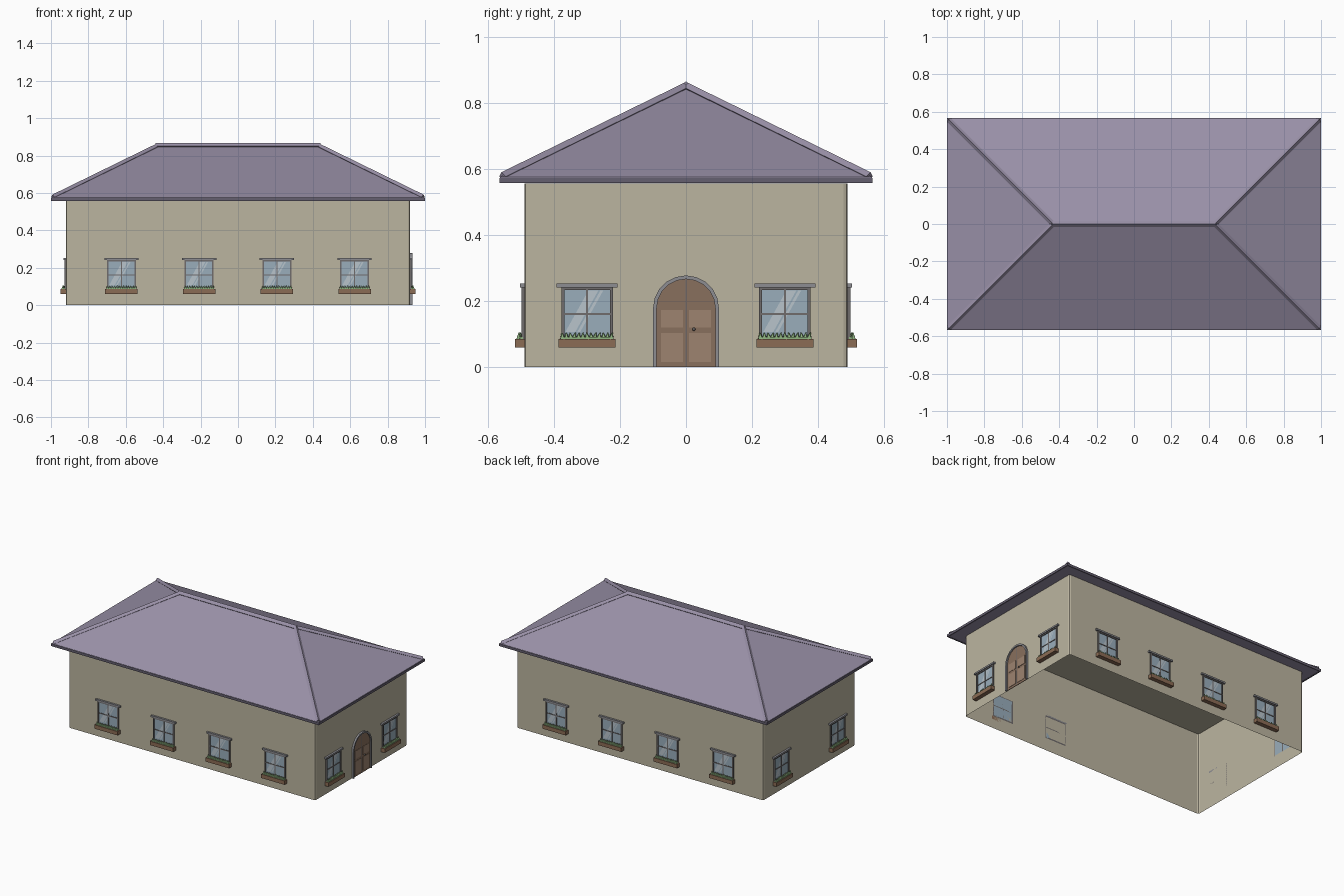
import bpy, bmesh, math, random
from mathutils import Matrix, Vector

if "Cube" in bpy.data.objects:
    bpy.data.objects.remove(bpy.data.objects["Cube"])

random.seed(4)
WX, WY, WH = 0.92, 0.49, 0.557      # wall half sizes, height
RX, RY = 0.997, 0.564               # eave half sizes
EZ0, EZ1, RZ = 0.56, 0.576, 0.85    # eave bottom, eave top, ridge


def mat(name, rgb):
    m = bpy.data.materials.new(name)
    m.diffuse_color = (*rgb, 1)
    m.use_nodes = True
    m.node_tree.nodes["Principled BSDF"].inputs["Base Color"].default_value = m.diffuse_color
    return m


PLASTER = mat("plaster", (0.50, 0.46, 0.35))
SLATE = mat("roof_slate", (0.32, 0.28, 0.39))
CAPS = mat("roof_caps", (0.13, 0.115, 0.16))
STONE = mat("stone_trim", (0.27, 0.27, 0.29))
TRIM = mat("window_trim", (0.16, 0.15, 0.15))
GLASS = mat("glass", (0.32, 0.42, 0.50))
SHINE = mat("glass_shine", (0.48, 0.55, 0.60))
WOOD = mat("wood", (0.26, 0.15, 0.09))
DOOR = mat("door_wood", (0.25, 0.16, 0.11))
PANEL = mat("door_panel_wood", (0.34, 0.23, 0.16))
LEAF = mat("leaves", (0.28, 0.46, 0.22))


def to_mesh(bm, name, material):
    me = bpy.data.meshes.new(name)
    bmesh.ops.recalc_face_normals(bm, faces=bm.faces)
    bm.to_mesh(me)
    bm.free()
    me.materials.append(material)
    return me


def place(me, name, m=Matrix()):
    ob = bpy.data.objects.new(name, me)
    bpy.context.collection.objects.link(ob)
    ob.matrix_world = m
    return ob


def box(bm, x0, x1, y0, y1, z0, z1):
    m = Matrix.Translation(((x0 + x1) / 2, (y0 + y1) / 2, (z0 + z1) / 2))
    return bmesh.ops.create_cube(bm, size=1, matrix=m @ Matrix.Diagonal((x1 - x0, y1 - y0, z1 - z0, 1)))


def boxes(name, material, *dims):
    bm = bmesh.new()
    for d in dims:
        box(bm, *d)
    return to_mesh(bm, name, material)


# walls: open underneath, with rounded vertical corners
bm = bmesh.new()
box(bm, -WX, WX, -WY, WY, 0, WH)
corners = [e for e in bm.edges if abs(e.verts[0].co.z - e.verts[1].co.z) > 0.1]
bmesh.ops.bevel(bm, geom=corners, offset=0.012, segments=2, profile=0.5, affect='EDGES')
bmesh.ops.recalc_face_normals(bm, faces=bm.faces)
bottom = [f for f in bm.faces if f.normal.z < -0.9]
bmesh.ops.delete(bm, geom=bottom, context='FACES')
me = bpy.data.meshes.new("walls")
bm.to_mesh(me)
bm.free()
me.materials.append(PLASTER)
place(me, "walls")

# hipped roof: eave slab with its top face lifted to a ridge
bm = bmesh.new()
rx = RX - RY
lo = [bm.verts.new((sx * RX, sy * RY, EZ0)) for sx, sy in ((-1, -1), (1, -1), (1, 1), (-1, 1))]
hi = [bm.verts.new((v.co.x, v.co.y, EZ1)) for v in lo]
ra, rb = bm.verts.new((-rx, 0, RZ)), bm.verts.new((rx, 0, RZ))
bm.faces.new(lo)
for i in range(4):
    bm.faces.new((lo[i], lo[(i + 1) % 4], hi[(i + 1) % 4], hi[i]))
for f in ((hi[0], hi[1], rb, ra), (hi[1], hi[2], rb), (hi[2], hi[3], ra, rb), (hi[3], hi[0], ra)):
    bm.faces.new(f)
place(to_mesh(bm, "roof", SLATE), "roof")

# eave trim: dark fascia strips round the edge
t = 0.006
place(boxes("eave_trim", CAPS,
            (-1, 1, -RY - 0.002, -RY + t, EZ0 - 0.002, EZ1 - 0.002), (-1, 1, RY - t, RY + 0.002, EZ0 - 0.002, EZ1 - 0.002),
            (-1, -RX + t, -RY, RY, EZ0 - 0.002, EZ1 - 0.002), (RX - t, 1, -RY, RY, EZ0 - 0.002, EZ1 - 0.002)), "eave_trim")


# ridge and hip caps: square bars set on edge
def bar(name, a, b, r=0.016):
    a, b = Vector(a), Vector(b)
    bm = bmesh.new()
    rot = (b - a).to_track_quat('Z', 'Y').to_matrix().to_4x4()
    bmesh.ops.create_cone(bm, cap_ends=True, segments=4, radius1=r, radius2=r, depth=(b - a).length,
                          matrix=Matrix.Translation((a + b) / 2) @ rot)
    place(to_mesh(bm, name, SLATE), name)


bar("ridge_cap", (-rx - 0.008, 0, RZ), (rx + 0.008, 0, RZ))
for sx in (-1, 1):
    for sy in (-1, 1):
        bar("hip_cap", (sx * rx, 0, RZ), (sx * (RX - 0.008), sy * (RY - 0.008), EZ1 + 0.002), 0.014)

# window parts, modelled on a wall facing -y with the wall plane at y = 0
frame = boxes("window_frame", TRIM,
              (-0.078, -0.069, -0.008, 0, 0.085, 0.243), (0.069, 0.078, -0.008, 0, 0.085, 0.243),
              (-0.078, 0.078, -0.008, 0, 0.234, 0.243), (-0.078, 0.078, -0.008, 0, 0.085, 0.095),
              (-0.003, 0.003, -0.006, 0, 0.09, 0.24), (-0.075, 0.075, -0.006, 0, 0.158, 0.164))
lintel = boxes("window_lintel", STONE, (-0.092, 0.092, -0.013, 0, 0.242, 0.253))
glass = boxes("window_glass", GLASS, (-0.072, 0.072, -0.003, 0, 0.09, 0.238))
planter = boxes("planter", WOOD, (-0.087, 0.087, -0.028, 0, 0.06, 0.086))

bm = bmesh.new()
for x, w in ((-0.066, 0.03), (-0.03, 0.009)):
    q = [(x, 0.106), (x + w, 0.106), (x + w + 0.07, 0.232), (x + 0.07, 0.232)]
    bm.faces.new([bm.verts.new((px, -0.0036, pz)) for px, pz in q])
for v in bm.verts:
    v.co.x = max(-0.068, min(0.068, v.co.x))
shine = to_mesh(bm, "glass_shine", SHINE)

bm = bmesh.new()
box(bm, -0.08, 0.08, -0.023, -0.004, 0.08, 0.092)
for i in range(13):
    lean = Matrix.Rotation(random.uniform(-0.3, 0.3), 4, 'Y')
    at = Matrix.Translation((-0.075 + i * 0.0125, -0.014 + random.uniform(-0.003, 0.003), 0.095))
    bmesh.ops.create_cone(bm, cap_ends=True, segments=5, radius1=0.009, radius2=0.001, depth=0.02, matrix=at @ lean)
plants = to_mesh(bm, "plants", LEAF)

# windows on all four walls
spots = []
for x in (-0.623, -0.208, 0.208, 0.623):
    spots += [(x, -WY, 0), (x, WY, math.pi)]
for y in (-0.3, 0.3):
    spots += [(WX, y, math.pi / 2), (-WX, y, -math.pi / 2)]
for x, y, a in spots:
    m = Matrix.Translation((x, y, 0)) @ Matrix.Rotation(a, 4, 'Z')
    for part in (frame, lintel, glass, shine, planter, plants):
        place(part, part.name, m)


# arched double door on the right wall
def arch(r, n=10):
    curve = [(r * math.cos(math.pi * i / n), 0.178 + r * math.sin(math.pi * i / n)) for i in range(n + 1)]
    return [(r, 0)] + curve + [(-r, 0)]


def thicken(bm, depth):
    ret = bmesh.ops.extrude_face_region(bm, geom=bm.faces[:])
    bmesh.ops.translate(bm, vec=(0, -depth, 0), verts=[v for v in ret["geom"] if isinstance(v, bmesh.types.BMVert)])


side = Matrix.Translation((WX, 0, 0)) @ Matrix.Rotation(math.pi / 2, 4, 'Z')
bm = bmesh.new()
rings = [[bm.verts.new((x, 0, z)) for x, z in arch(r)] for r in (0.1, 0.089)]
for i in range(len(rings[0]) - 1):
    bm.faces.new((rings[0][i], rings[0][i + 1], rings[1][i + 1], rings[1][i]))
thicken(bm, 0.012)
place(to_mesh(bm, "door_frame", STONE), "door_frame", side)

bm = bmesh.new()
bm.faces.new([bm.verts.new((x, 0, z)) for x, z in arch(0.09)])
thicken(bm, 0.004)
place(to_mesh(bm, "door", DOOR), "door", side)

place(boxes("door_panels", PANEL, *[(min(s * 0.009, s * 0.076), max(s * 0.009, s * 0.076), -0.006, 0, z0, z1)
                                    for s in (-1, 1) for z0, z1 in ((0.015, 0.104), (0.12, 0.174))]), "door_panels", side)
place(boxes("door_gap", TRIM, (-0.0012, 0.0012, -0.0045, 0, 0, 0.266)), "door_gap", side)

bm = bmesh.new()
bmesh.ops.create_uvsphere(bm, u_segments=10, v_segments=6, radius=0.005, matrix=Matrix.Translation((0.024, -0.009, 0.115)))
place(to_mesh(bm, "door_knob", TRIM), "door_knob", side)
